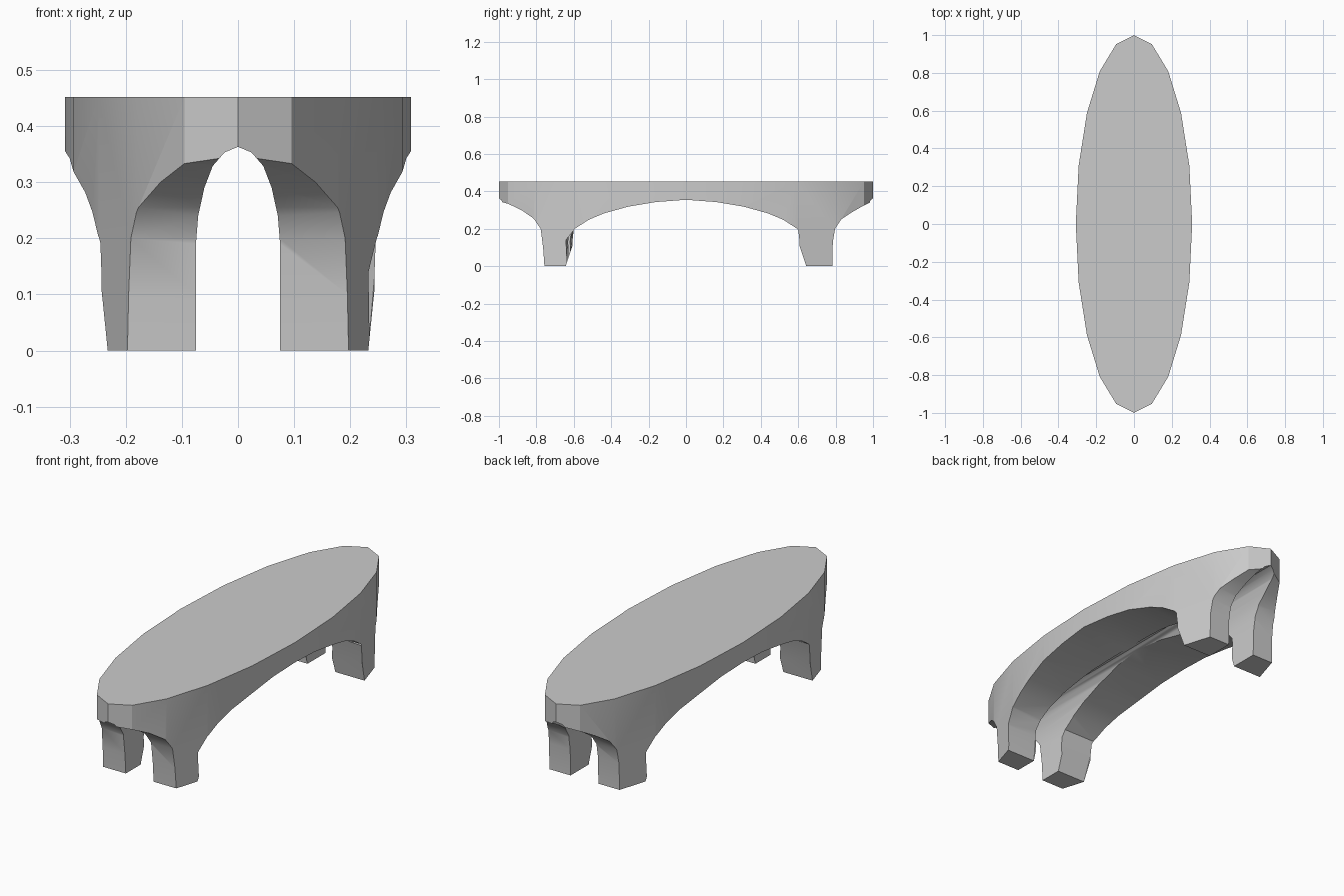
import bpy
import bmesh
import math

if "Cube" in bpy.data.objects:
    bpy.data.objects.remove(bpy.data.objects["Cube"], do_unlink=True)

grey = bpy.data.materials.new("plain grey")
grey.use_nodes = True
grey.diffuse_color = (0.6, 0.6, 0.6, 1)
grey.node_tree.nodes["Principled BSDF"].inputs["Base Color"].default_value = (0.6, 0.6, 0.6, 1)


def loft(name, start, end):
    """Solid spanning two matching outlines."""
    bm = bmesh.new()
    a = [bm.verts.new(p) for p in start]
    b = [bm.verts.new(p) for p in end]
    bm.faces.new(a)
    bm.faces.new(b)
    for i in range(len(a)):
        j = (i + 1) % len(a)
        bm.faces.new((a[i], a[j], b[j], b[i]))
    bmesh.ops.recalc_face_normals(bm, faces=bm.faces)
    mesh = bpy.data.meshes.new(name)
    bm.to_mesh(mesh)
    bm.free()
    mesh.materials.append(grey)
    obj = bpy.data.objects.new(name, mesh)
    bpy.context.collection.objects.link(obj)
    return obj


# Twenty-sided oval block
HEIGHT = 0.452
oval = [(0.308 * math.cos(math.tau * i / 20), math.sin(math.tau * i / 20)) for i in range(20)]
table = loft("oval_table", [(x, y, 0) for x, y in oval], [(x, y, HEIGHT) for x, y in oval])

# Lengthwise tunnel between left and right legs
half = [(0.075, -0.1), (0.075, 0.19), (0.071, 0.24), (0.06, 0.29),
        (0.045, 0.329), (0.024, 0.353)]
arch = half + [(0, 0.363)] + [(-x, z) for x, z in reversed(half)]
cutters = [loft("tunnel_cutter", [(x, -1.2, z) for x, z in arch], [(x, 1.2, z) for x, z in arch])]

# Broad side arch, its lower edges twisting slightly across the width
curve = [(0.592, 0.202), (0.52, 0.248), (0.44, 0.282), (0.31, 0.318), (0.16, 0.343)]


def side_profile(front_knee, back_knee):
    front = [(-0.643, -0.1), (-0.643, 0), (-front_knee, 0.13)] + [(-y, z) for y, z in curve]
    back = [(0.643, -0.1), (0.643, 0), (back_knee, 0.13)] + curve
    return front + [(0, 0.355)] + back[::-1]


cutters.append(loft("side_arch_cutter",
                    [(0.35, y, z) for y, z in side_profile(0.65, 0.6)],
                    [(-0.35, y, z) for y, z in side_profile(0.6, 0.65)]))

# Concave undercuts at the front and back ends
end_curves = {
    -1: [(0.757, -0.1), (0.757, 0), (0.764, 0.1), (0.777, 0.2), (0.815, 0.255),
         (0.88, 0.3), (0.95, 0.333), (0.985, 0.343), (1.01, 0.365), (1.2, 0.365), (1.2, -0.1)],
    1: [(0.782, -0.1), (0.782, 0), (0.785, 0.13), (0.797, 0.2), (0.83, 0.25),
        (0.89, 0.29), (0.95, 0.324), (0.985, 0.341), (1.01, 0.365), (1.2, 0.365), (1.2, -0.1)],
}
for side, points in end_curves.items():
    cutters.append(loft("end_cutter", [(-0.4, side * y, z) for y, z in points],
                        [(0.4, side * y, z) for y, z in points]))

# Carve the block, then discard the cutters
bpy.ops.object.select_all(action='DESELECT')
table.select_set(True)
bpy.context.view_layer.objects.active = table
for cutter in cutters:
    cutter.hide_render = True
    cut = table.modifiers.new("carve", 'BOOLEAN')
    cut.operation = 'DIFFERENCE'
    cut.solver = 'EXACT'
    cut.object = cutter
    bpy.ops.object.modifier_apply(modifier=cut.name)
    bpy.data.objects.remove(cutter, do_unlink=True)

bpy.ops.object.shade_smooth_by_angle(angle=math.radians(30))
